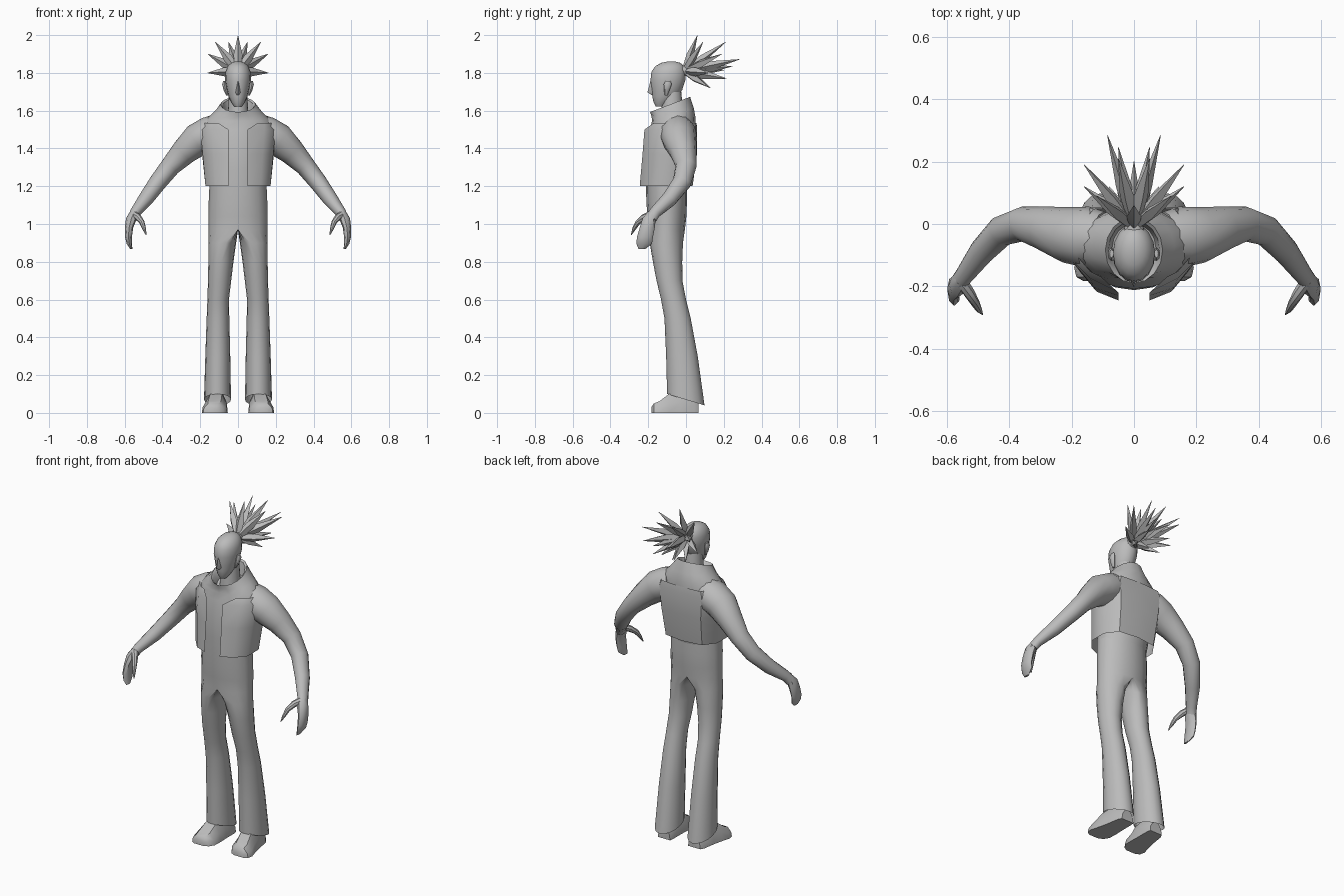
import bpy, bmesh, math
from mathutils import Vector

if "Cube" in bpy.data.objects:
    bpy.data.objects.remove(bpy.data.objects["Cube"])

GREY = (0.5, 0.5, 0.5, 1.0)
mat = bpy.data.materials.new("plain grey")
mat.use_nodes = True
mat.diffuse_color = GREY
bsdf = mat.node_tree.nodes["Principled BSDF"]
bsdf.inputs["Base Color"].default_value = GREY
bsdf.inputs["Roughness"].default_value = 0.8


def skin(bm, rings, closed=True, caps=True):
    """Bridge consecutive rings of points with faces."""
    rows = [[bm.verts.new(p) for p in ring] for ring in rings]
    n = len(rows[0])
    for a, b in zip(rows, rows[1:]):
        for i in range(n if closed else n - 1):
            j = (i + 1) % n
            bm.faces.new((a[i], a[j], b[j], b[i]))
    if closed and caps:
        bm.faces.new(rows[0])
        bm.faces.new(rows[-1])


def finish(name, bm, mirror=False, angle=40):
    """Clean the mesh, make the object, mirror and shade it."""
    if mirror:
        inner = [f for f in bm.faces if all(abs(v.co.x) < 1e-5 for v in f.verts)]
        bmesh.ops.delete(bm, geom=inner, context='FACES')
    bmesh.ops.remove_doubles(bm, verts=bm.verts, dist=0.0003)
    bmesh.ops.recalc_face_normals(bm, faces=bm.faces)
    me = bpy.data.meshes.new(name)
    bm.to_mesh(me)
    bm.free()
    me.materials.append(mat)
    ob = bpy.data.objects.new(name, me)
    bpy.context.collection.objects.link(ob)
    if mirror:
        mod = ob.modifiers.new("Mirror", 'MIRROR')
        mod.merge_threshold = 0.0005
    bpy.ops.object.select_all(action='DESELECT')
    ob.select_set(True)
    bpy.context.view_layer.objects.active = ob
    bpy.ops.object.shade_smooth_by_angle(angle=math.radians(angle))
    return ob


def loft(name, rings, mirror=False, closed=True, caps=True, angle=40):
    bm = bmesh.new()
    skin(bm, rings, closed, caps)
    return finish(name, bm, mirror, angle)


def oval(z, x, rx, front, back, rise=0.0, rx_in=None, n=16):
    """Level ring from front to back; rise tilts it up towards the back."""
    cy, ry = (front + back) / 2, (back - front) / 2
    pts = []
    for i in range(n):
        a = 2 * math.pi * i / n
        s, c = math.sin(a), -math.cos(a)
        if abs(s) < 1e-6:
            s = 0.0
        w = rx if s > 0 or rx_in is None else rx_in
        pts.append((x + w * s, cy + ry * c, z + rise * c))
    return pts


def tube(path, n=12):
    """Rings square to a path of (x, y, z, radius across, radius along y)."""
    p = [Vector(q[:3]) for q in path]
    rings = []
    for i, q in enumerate(path):
        t = (p[min(i + 1, len(p) - 1)] - p[max(i - 1, 0)]).normalized()
        ref = Vector((0, 1, 0)) if abs(t.y) < 0.9 else Vector((1, 0, 0))
        u = t.cross(ref).normalized()
        v = u.cross(t).normalized()
        rings.append([p[i] + u * q[3] * math.cos(k * math.tau / n)
                      + v * q[4] * math.sin(k * math.tau / n) for k in range(n)])
    return rings


# Trousers: hips split into two flared legs
loft("trousers", [
    oval(1.23, 0, 0.150, -0.212, 0.005, 0, 0),
    oval(1.12, 0, 0.155, -0.210, 0.005, 0, 0),
    oval(1.04, 0, 0.157, -0.204, 0.002, 0, 0),
    oval(0.97, 0, 0.157, -0.198, -0.006, 0, 0),
    oval(0.90, 0.062, 0.095, -0.192, -0.016, 0, 0.052),
    oval(0.80, 0.088, 0.069, -0.175, -0.020, 0, 0.064),
    oval(0.70, 0.098, 0.061, -0.156, -0.019, 0, 0.062),
    oval(0.60, 0.105, 0.057, -0.132, 0.000, 0, 0.057),
    oval(0.50, 0.106, 0.060, -0.114, 0.025, 0, 0.060),
    oval(0.30, 0.107, 0.066, -0.105, 0.062, 0, 0.066),
    oval(0.07, 0.108, 0.072, -0.100, 0.098, -0.03, 0.071),
], mirror=True, caps=False)

# Shoes: flat-soled sections from heel to toe
sole = [(-1, 0), (-0.92, 0.5), (-0.5, 1), (0.5, 1), (0.92, 0.5), (1, 0)]
loft("shoes", [[(x + w * a, y, h * b) for a, b in sole] for x, y, w, h in [
    (0.100, 0.066, 0.040, 0.06), (0.104, 0.045, 0.048, 0.09),
    (0.110, -0.03, 0.054, 0.11), (0.116, -0.09, 0.062, 0.10),
    (0.124, -0.14, 0.068, 0.062), (0.130, -0.17, 0.055, 0.05),
    (0.132, -0.183, 0.03, 0.03)]], mirror=True)

# Shirt body rising into a standing collar
loft("shirt_and_collar", [
    oval(1.15, 0, 0.146, -0.208, 0.000),
    oval(1.28, 0, 0.158, -0.212, 0.025),
    oval(1.40, 0, 0.180, -0.208, 0.045),
    oval(1.50, 0, 0.190, -0.190, 0.053),
    oval(1.555, 0, 0.170, -0.180, 0.050, 0.01),
    oval(1.59, 0, 0.130, -0.182, 0.042, 0.02),
    oval(1.633, 0, 0.092, -0.190, 0.022, 0.04),
    oval(1.625, 0, 0.082, -0.180, 0.012, 0.04),
    oval(1.57, 0, 0.070, -0.150, 0.000, 0.02)])

# Open short jacket
jacket = [
    (1.20, [(.05, -.245), (.12, -.217), (.172, -.155), (.172, -.05), (.12, .02), (0, .035)]),
    (1.37, [(.05, -.230), (.13, -.203), (.187, -.135), (.19, -.03), (.13, .047), (0, .058)]),
    (1.50, [(.05, -.220), (.14, -.175), (.20, -.115), (.20, -.02), (.14, .052), (0, .059)]),
    (1.535, [(.105, -.170), (.14, -.152), (.185, -.10), (.185, -.02), (.13, .047), (0, .056)])]
loft("jacket", [[(x, y, z) for x, y in row] for z, row in jacket],
     mirror=True, closed=False)

# Arms from inside the shoulder to the wrist
loft("arms", tube([
    (0.10, -0.045, 1.500, 0.085, 0.085), (0.150, -0.042, 1.478, 0.092, 0.098),
    (0.215, -0.035, 1.445, 0.088, 0.090), (0.285, -0.015, 1.382, 0.070, 0.072),
    (0.358, 0.000, 1.305, 0.053, 0.056), (0.425, -0.022, 1.220, 0.047, 0.050),
    (0.490, -0.090, 1.130, 0.040, 0.042), (0.545, -0.165, 1.060, 0.028, 0.032),
    (0.560, -0.185, 1.030, 0.026, 0.032)]), mirror=True)

# Hands: closed fingers and a hooked thumb
loft("hands", [oval(z, x, w, f, b, n=8) for z, x, w, f, b in [
    (1.065, 0.548, 0.024, -0.200, -0.145), (1.03, 0.564, 0.029, -0.230, -0.160),
    (0.98, 0.577, 0.022, -0.245, -0.165), (0.93, 0.580, 0.018, -0.260, -0.175),
    (0.895, 0.575, 0.014, -0.262, -0.180), (0.868, 0.565, 0.006, -0.252, -0.215)]],
    mirror=True)
loft("thumbs", tube([
    (0.552, -0.185, 1.050, 0.020, 0.020), (0.528, -0.222, 1.035, 0.018, 0.018),
    (0.508, -0.255, 1.008, 0.014, 0.014), (0.497, -0.275, 0.975, 0.010, 0.010),
    (0.486, -0.290, 0.942, 0.002, 0.002)], 8), mirror=True)

# Head, neck, nose and ears
loft("head", [oval(z, 0, w, f, b) for z, w, f, b in [
    (1.622, 0.020, -0.160, -0.115), (1.645, 0.036, -0.172, -0.085),
    (1.675, 0.049, -0.178, -0.045), (1.710, 0.059, -0.182, -0.020),
    (1.760, 0.068, -0.188, -0.004), (1.805, 0.067, -0.183, 0.000),
    (1.835, 0.055, -0.163, -0.010), (1.853, 0.036, -0.132, -0.030),
    (1.861, 0.014, -0.095, -0.060)]])
loft("neck", [oval(1.54, 0, 0.058, -0.135, -0.01), oval(1.70, 0, 0.048, -0.125, -0.025)])
loft("nose", [
    [(-.006, -.180, 1.755), (.006, -.180, 1.755), (0, -.189, 1.755)],
    [(-.014, -.175, 1.695), (.014, -.175, 1.695), (0, -.204, 1.697)],
    [(-.008, -.174, 1.683), (.008, -.174, 1.683), (0, -.182, 1.683)]])
loft("ears", [oval(z, x, w, f, b, n=8) for z, x, w, f, b in [
    (1.680, 0.056, 0.006, -0.112, -0.098), (1.705, 0.065, 0.010, -0.116, -0.088),
    (1.740, 0.073, 0.011, -0.118, -0.076), (1.758, 0.072, 0.006, -0.108, -0.082)]],
    mirror=True)

# Spiky ponytail fanning from the back of the head
tips = [(0, .06, 1.998), (.12, .09, 1.963), (.05, .21, 1.963), (.16, .19, 1.90),
        (.085, .284, 1.872), (.16, .12, 1.80), (.05, .245, 1.835), (0, .20, 1.815),
        (.07, .215, 1.77), (.08, .12, 1.725), (0, .13, 1.72)]
root = Vector((0, -0.008, 1.81))
bm = bmesh.new()
for x, y, z in tips:
    for side in ((1, -1) if x else (1,)):
        tip = Vector((x * side, y, z))
        start = root + (tip - root).normalized() * 0.01
        mid = root.lerp(tip, 0.45)
        skin(bm, tube([(*start, 0.016, 0.016), (*mid, 0.024, 0.020),
                       (*tip, 0.001, 0.001)], 4))
finish("ponytail", bm, angle=20)

# Hair tie where the ponytail meets the head
loft("hair_tie", tube([(0, -0.02, 1.81, 0.034, 0.034), (0, 0.012, 1.816, 0.026, 0.026)], 10))
